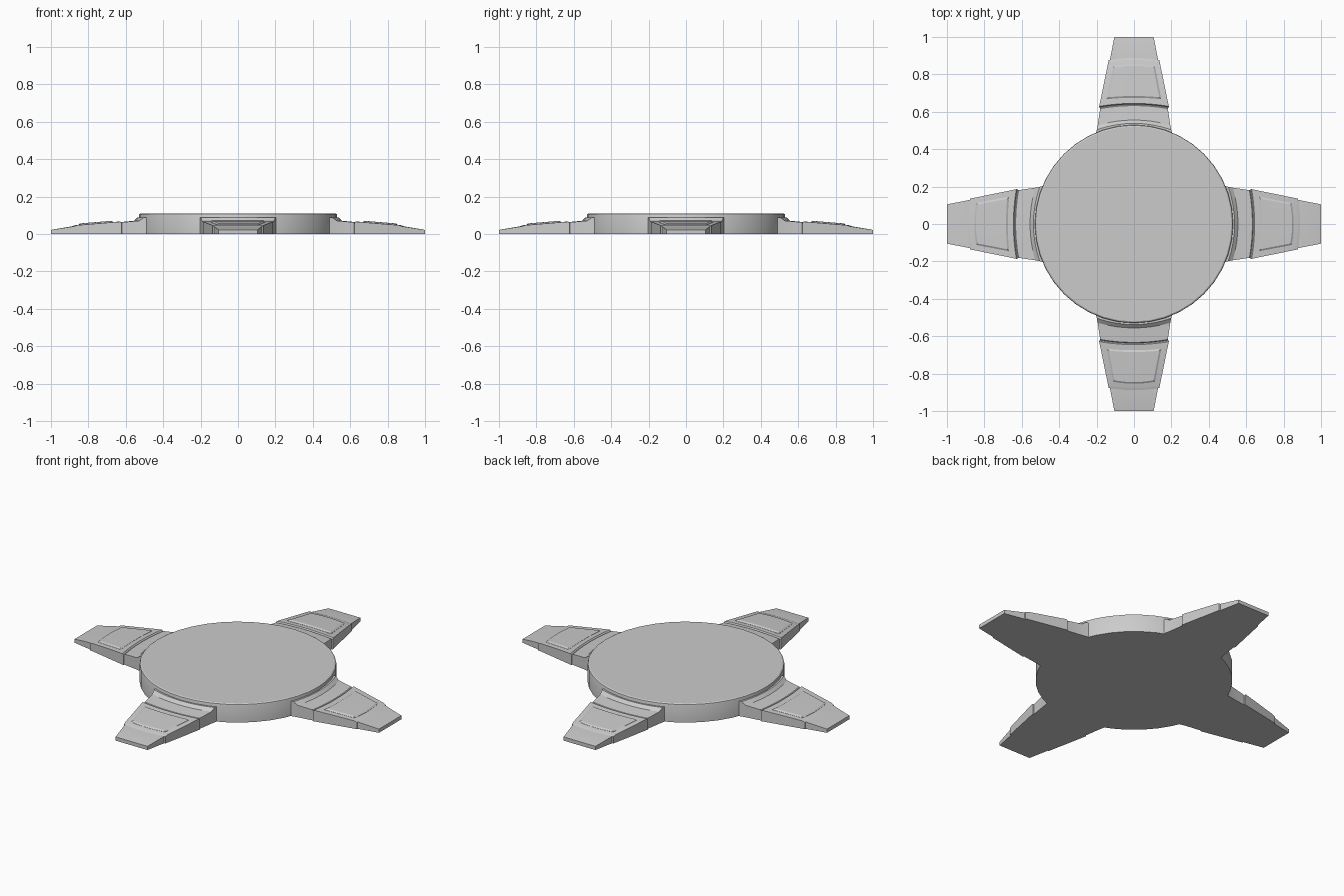
import bpy, bmesh, math
from mathutils import Matrix

if "Cube" in bpy.data.objects:
    bpy.data.objects.remove(bpy.data.objects["Cube"])

COLS = 8


def finish(bm, name):
    bmesh.ops.recalc_face_normals(bm, faces=bm.faces)
    mesh = bpy.data.meshes.new(name)
    bm.to_mesh(mesh)
    bm.free()
    ob = bpy.data.objects.new(name, mesh)
    bpy.context.collection.objects.link(ob)
    bpy.context.view_layer.objects.active = ob
    ob.select_set(True)
    bpy.ops.object.shade_smooth_by_angle(angle=math.radians(20))
    ob.select_set(False)
    return ob


def slab(rows, floor, turn, inset=None):
    """Solid lofted outward along +y from rows of (radius, height, half width, bow)."""
    bm = bmesh.new()
    top, low = [], []
    for r, z, w, bow in rows:
        us = [2 * i / COLS - 1 for i in range(COLS + 1)]
        top.append([bm.verts.new((u * w, r - bow * u * u, z)) for u in us])
        low.append([bm.verts.new((u * w, r - bow * u * u, floor)) for u in us])
    caps = []
    n = len(rows) - 1
    for j in range(n):
        for i in range(COLS):
            for g in (top, low):
                f = bm.faces.new((g[j][i], g[j][i + 1], g[j + 1][i + 1], g[j + 1][i]))
                if g is top:
                    caps.append(f)
        for i in (0, COLS):
            bm.faces.new((top[j][i], top[j + 1][i], low[j + 1][i], low[j][i]))
    for j in (0, n):
        for i in range(COLS):
            bm.faces.new((top[j][i], top[j][i + 1], low[j][i + 1], low[j][i]))
    if inset:
        bmesh.ops.recalc_face_normals(bm, faces=bm.faces)
        bmesh.ops.inset_region(bm, faces=caps, thickness=inset[0], depth=inset[1],
                               use_even_offset=True)
    bmesh.ops.rotate(bm, verts=bm.verts, cent=(0, 0, 0), matrix=Matrix.Rotation(turn, 3, 'Z'))
    return bm


# Round platform with a chamfered rim
bm = bmesh.new()
SIDES = 40
rings = []
for r, z in [(0.53, 0), (0.53, 0.1), (0.528, 0.106), (0.521, 0.11)]:
    rings.append([bm.verts.new((r * math.cos(2 * math.pi * k / SIDES),
                                r * math.sin(2 * math.pi * k / SIDES), z)) for k in range(SIDES)])
for a, b in zip(rings, rings[1:]):
    for k in range(SIDES):
        m = (k + 1) % SIDES
        bm.faces.new((a[k], a[m], b[m], b[k]))
bm.faces.new(rings[-1])
bm.faces.new(rings[0])
finish(bm, "platform")

# Stepped arm profile, from the platform to the tip
arm_rows = [
    (0.49, 0.088, 0.202, 0.0), (0.538, 0.088, 0.199, 0.034), (0.556, 0.071, 0.194, 0.028),
    (0.633, 0.063, 0.181, 0.016), (0.637, 0.058, 0.181, 0.016), (0.639, 0.058, 0.187, 0.016),
    (0.645, 0.066, 0.186, 0.016), (0.872, 0.047, 0.139, 0.012), (0.888, 0.041, 0.136, 0.012),
    (0.889, 0.041, 0.129, 0.012), (1.0, 0.022, 0.105, 0.0),
]
# Raised plate on each arm
plate_rows = [(0.675, 0.0645, 0.146, 0.008), (0.854, 0.0495, 0.112, 0.011)]

for side, q in (("back", 0), ("left", 1), ("front", 2), ("right", 3)):
    turn = q * math.pi / 2
    finish(slab(arm_rows, 0.0, turn), side + "_arm")
    finish(slab(plate_rows, 0.04, turn, (0.009, 0.006)), side + "_arm_plate")
